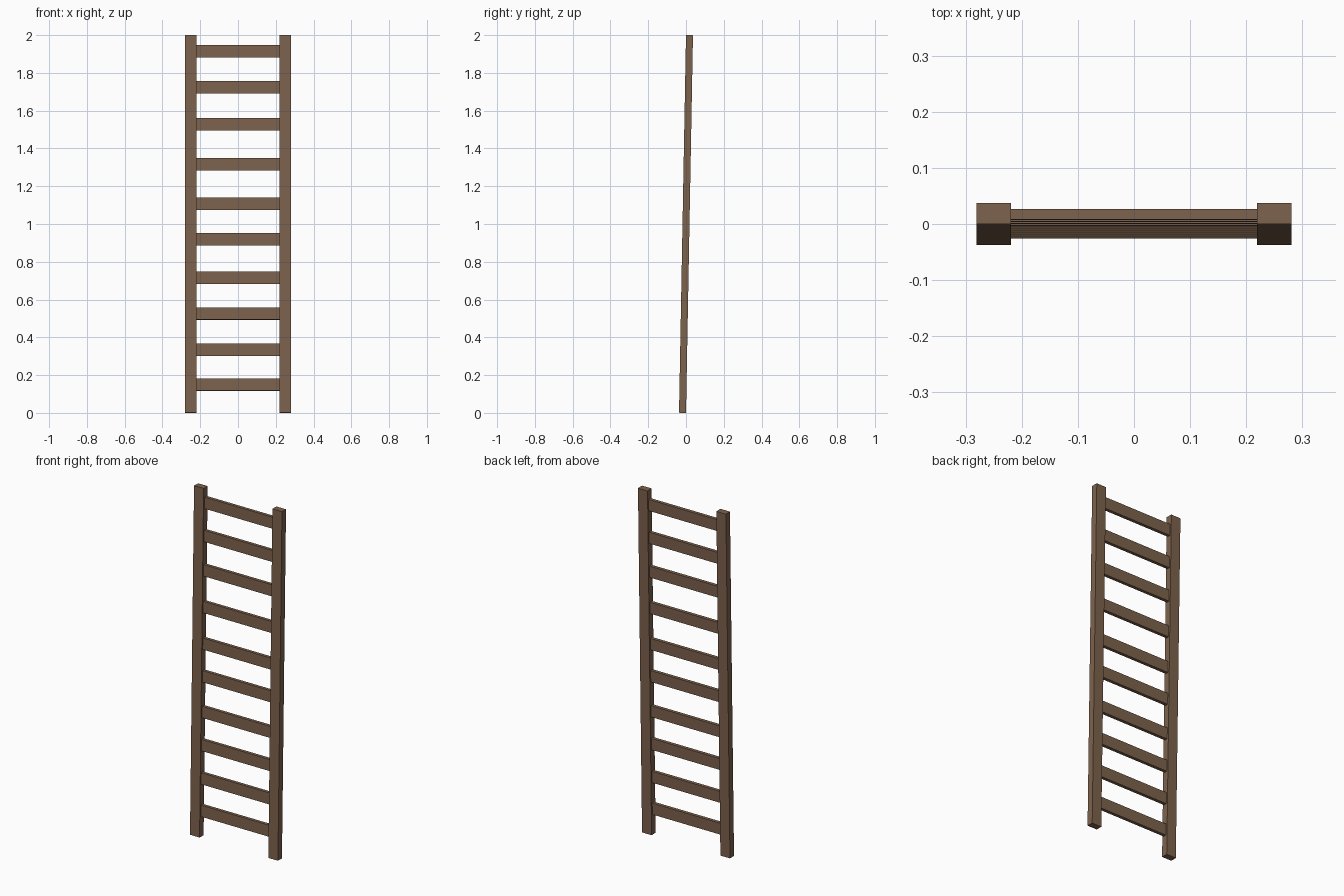
import bpy
import bmesh
import math
from mathutils import Matrix, Vector

if "Cube" in bpy.data.objects:
    bpy.data.objects.remove(bpy.data.objects["Cube"])

LEAN = math.atan2(0.037, 2.0)          # whole ladder leans slightly towards +y
TILT = Matrix.Rotation(-LEAN, 4, 'X')

wood = bpy.data.materials.new("brown_wood")
wood.diffuse_color = (0.205, 0.122, 0.073, 1.0)
wood.use_nodes = True
wood.node_tree.nodes["Principled BSDF"].inputs["Base Color"].default_value = wood.diffuse_color


def beam(name, centre, size):
    """Box placed in the upright ladder, then leaned about the ladder's centre."""
    bm = bmesh.new()
    bmesh.ops.create_cube(bm, size=1.0)
    bmesh.ops.scale(bm, vec=size, verts=bm.verts)
    bmesh.ops.translate(bm, vec=centre, verts=bm.verts)
    mesh = bpy.data.meshes.new(name)
    bm.to_mesh(mesh)
    bm.free()
    obj = bpy.data.objects.new(name, mesh)
    obj.matrix_world = Matrix.Translation(Vector((0, 0, 1))) @ TILT
    bpy.context.collection.objects.link(obj)
    mesh.materials.append(wood)


# Side rails
for side, x in (("left", -0.25), ("right", 0.25)):
    beam(f"{side}_rail", (x, 0, 0), (0.061, 0.037, 1.9995))

# Rungs, unevenly spaced, thinner than the rails
rung_heights = (0.15, 0.335, 0.526, 0.716, 0.92, 1.107, 1.317, 1.527, 1.724, 1.914)
for i, z in enumerate(rung_heights, 1):
    beam(f"rung_{i}", (0, 0, z - 1), (0.45, 0.019, 0.066))
